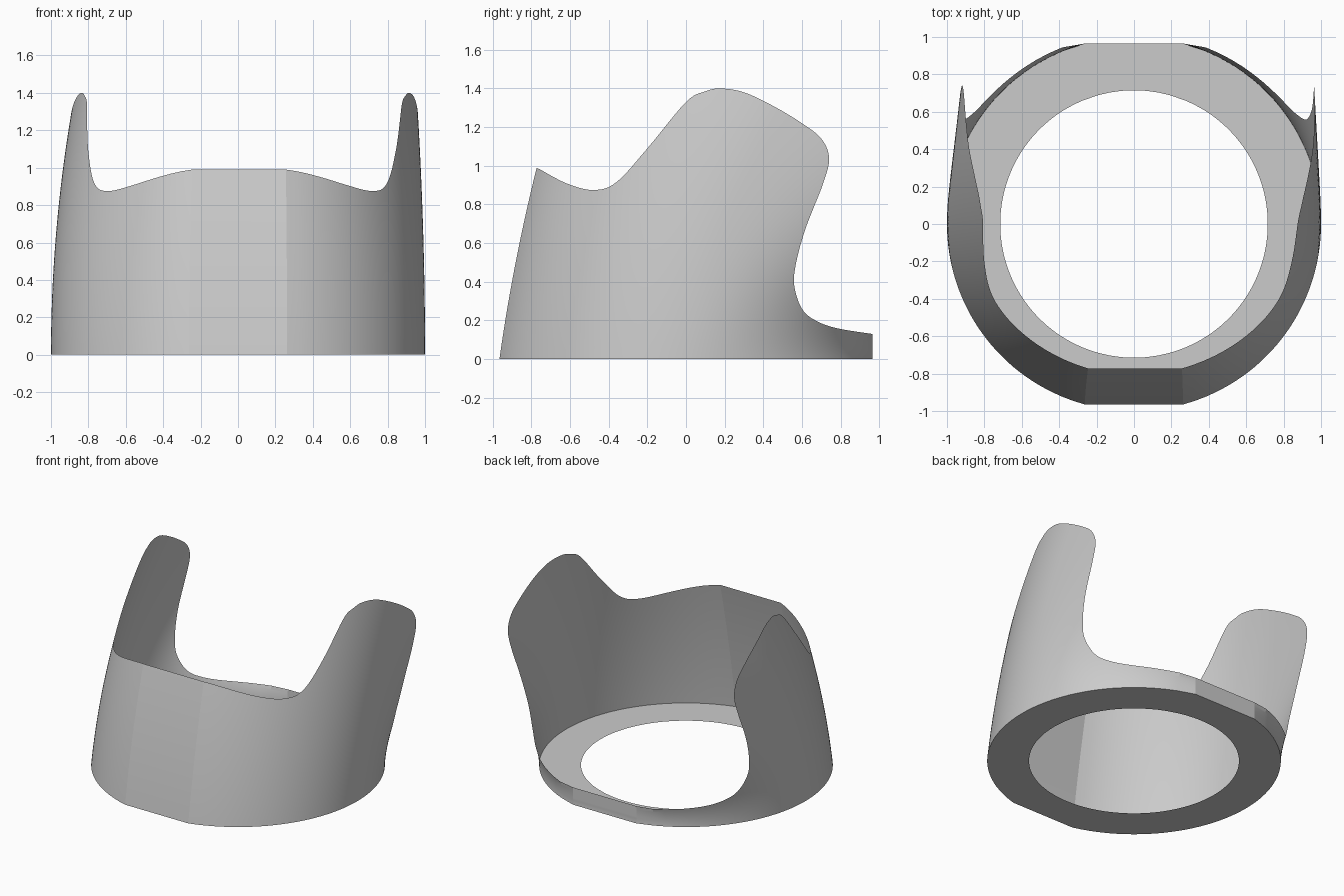
import bpy, bmesh, math

cube = bpy.data.objects.get("Cube")
if cube:
    bpy.data.objects.remove(cube, do_unlink=True)

mat = bpy.data.materials.new("plain_grey")
mat.use_nodes = True
GREY = (0.6, 0.6, 0.6, 1)
mat.diffuse_color = GREY
mat.node_tree.nodes["Principled BSDF"].inputs["Base Color"].default_value = GREY

FLAT = 0.965      # where the round section is cut flat at front and back
STEPS = 6         # samples per rim segment
ROWS = 20         # rows up the wall
HOLE = 0.715

# Upper rim seen from the side: (y, z) from front to back
RIM = [(-.77, .99), (-.62, .91), (-.48, .875), (-.36, .915), (-.2, 1.09),
       (0, 1.33), (.1, 1.385), (.18, 1.4), (.3, 1.38), (.45, 1.31),
       (.6, 1.22), (.7, 1.14), (.74, 1.04), (.71, .91), (.62, .68),
       (.57, .5), (.56, .38), (.6, .26), (.67, .2), (.78, .16), (.965, .13)]


def catmull(points, steps):
    """Smooth curve through the points."""
    p = [points[0]] + points + [points[-1]]
    out = []
    for a, b, c, d in zip(p, p[1:], p[2:], p[3:]):
        for i in range(steps):
            t = i / steps
            out.append(tuple(
                b[k] + t * ((c[k] - a[k]) / 2
                + t * (a[k] - 2.5 * b[k] + 2 * c[k] - d[k] / 2
                + t * (1.5 * (b[k] - c[k]) + (d[k] - a[k]) / 2)))
                for k in (0, 1)))
    return out + [points[-1]]


def centre(z):
    return .22 * z + .12 * z * z


def front_depth(z):
    return (centre(z) + .965 - .14 * z - .055 * z * z) / FLAT


def back_depth(z):
    return 1 - .3 * z + 1.6 * z * z


def wall_point(u, z, side):
    """Point on the leaning wall; u runs from front (-1) to back (+1)."""
    depth = front_depth(z) if u < 0 else back_depth(z)
    width = 1 - (.023 if side > 0 else .065) * z * z
    return (side * width * math.sqrt(1 - u * u),
            min(centre(z) + u * depth, FLAT), z)


def finish(name, bm):
    mesh = bpy.data.meshes.new(name)
    bm.to_mesh(mesh)
    bm.free()
    obj = bpy.data.objects.new(name, mesh)
    bpy.context.collection.objects.link(obj)
    mesh.materials.append(mat)
    bpy.ops.object.select_all(action='DESELECT')
    obj.select_set(True)
    bpy.context.view_layer.objects.active = obj
    bpy.ops.object.shade_smooth_by_angle(angle=math.radians(12))
    return obj


# Columns of the wall: each keeps its place around the section up to the rim
columns = []
for y, z in catmull(RIM, STEPS):
    d = y - centre(z)
    u = d / (front_depth(z) if d < 0 else back_depth(z))
    columns.append((max(-FLAT, min(FLAT, u)), z))
columns[0] = (-FLAT, columns[0][1])
columns[-1] = (FLAT, columns[-1][1])
loop = [(u, z, 1) for u, z in columns] + [(u, z, -1) for u, z in reversed(columns)]

# Curved wall with two side wings
bm = bmesh.new()
grid = [[bm.verts.new(wall_point(u, top * j / ROWS, side)) for j in range(ROWS + 1)]
        for u, top, side in loop]
for i, a in enumerate(grid):
    b = grid[(i + 1) % len(grid)]
    for j in range(ROWS):
        bm.faces.new((a[j], b[j], b[j + 1], a[j + 1]))
finish("curved_wall", bm)

# Flat base ring with a round hole
bm = bmesh.new()
rings = []
for u, top, side in loop:
    x, y, z = wall_point(u, 0, side)
    r = HOLE / math.hypot(x, y)
    rings.append((bm.verts.new((x, y, 0)), bm.verts.new((x * r, y * r, 0))))
for (a, b), (c, d) in zip(rings, rings[1:] + rings[:1]):
    # round the hole across the flat front and back
    if a.co.x * c.co.x < 0:
        mids = []
        ang0, ang1 = (math.atan2(v.co.y, v.co.x) for v in (b, d))
        for k in range(1, 6):
            t = ang0 + ((ang1 - ang0 + math.pi) % math.tau - math.pi) * k / 6
            mids.append(bm.verts.new((HOLE * math.cos(t), HOLE * math.sin(t), 0)))
        bm.faces.new([c, a, b] + mids + [d])
    else:
        bm.faces.new((a, b, d, c))
bmesh.ops.recalc_face_normals(bm, faces=bm.faces)
for f in bm.faces:
    if f.normal.z > 0:
        f.normal_flip()
finish("base_ring", bm)
